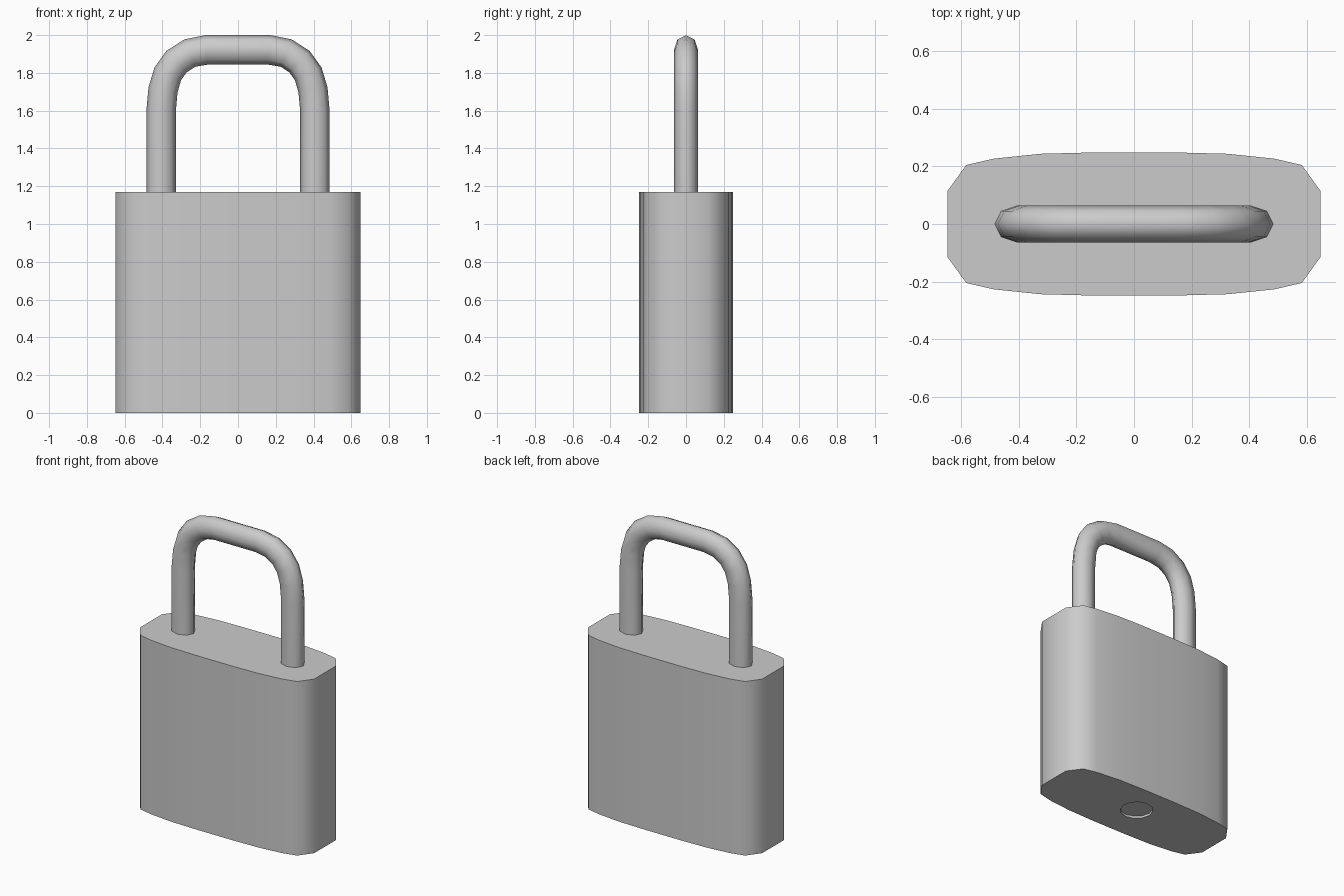
import bpy, bmesh
from math import cos, sin, pi
from mathutils import Vector

if "Cube" in bpy.data.objects:
    bpy.data.objects.remove(bpy.data.objects["Cube"])

BODY_TOP = 1.17


def make_object(name, bm):
    bmesh.ops.recalc_face_normals(bm, faces=bm.faces)
    mesh = bpy.data.meshes.new(name)
    bm.to_mesh(mesh)
    bm.free()
    obj = bpy.data.objects.new(name, mesh)
    bpy.context.collection.objects.link(obj)
    return obj


def activate(obj):
    bpy.ops.object.select_all(action='DESELECT')
    obj.select_set(True)
    bpy.context.view_layer.objects.active = obj


def smooth(obj, degrees):
    activate(obj)
    bpy.ops.object.shade_smooth_by_angle(angle=degrees * pi / 180)


# Lock body: one quarter of the outline mirrored twice, then extruded
quarter = [(0.648, 0.115), (0.583, 0.205), (0.488, 0.227), (0.325, 0.244), (0.13, 0.249)]
half = quarter + [(-x, y) for x, y in reversed(quarter)]
outline = half + [(-x, -y) for x, y in half]
bm = bmesh.new()
base = bm.faces.new([bm.verts.new((x, y, 0)) for x, y in outline])
ext = bmesh.ops.extrude_face_region(bm, geom=[base], use_keep_orig=True)
top_verts = [g for g in ext['geom'] if isinstance(g, bmesh.types.BMVert)]
bmesh.ops.translate(bm, verts=top_verts, vec=(0, 0, BODY_TOP))
body = make_object("lock_body", bm)

# Shallow round keyway recess in the underside
bpy.ops.mesh.primitive_cylinder_add(vertices=12, radius=0.102, depth=0.03,
                                    location=(0, 0.025, 0))
cutter = bpy.context.object
cutter.name = "keyway_cutter"
cutter.hide_render = True
cut = body.modifiers.new("keyway", 'BOOLEAN')
cut.operation = 'DIFFERENCE'
cut.object = cutter
activate(body)
bpy.ops.object.modifier_apply(modifier=cut.name)
bpy.data.objects.remove(cutter)
smooth(body, 60)

# Shackle: octagonal section swept along a mirrored path in the xz plane
side = [(0.407, BODY_TOP - 0.01), (0.407, 1.60), (0.397, 1.71), (0.372, 1.795),
        (0.325, 1.86), (0.255, 1.905), (0.165, 1.922)]
path = [Vector((x, 0, z)) for x, z in side + [(-x, z) for x, z in reversed(side)]]
SIDES = 8
bm = bmesh.new()
rings = []
for i, p in enumerate(path):
    into = (p - path[i - 1]).normalized() if i else Vector((0, 0, 1))
    out = (path[i + 1] - p).normalized() if i < len(path) - 1 else Vector((0, 0, -1))
    t = (into + out).normalized()
    normal = Vector((t.z, 0, -t.x))
    rings.append([bm.verts.new(p + normal * 0.078 * cos(2 * pi * k / SIDES)
                               + Vector((0, 0.064 * sin(2 * pi * k / SIDES), 0)))
                  for k in range(SIDES)])
for a, b in zip(rings, rings[1:]):
    for k in range(SIDES):
        n = (k + 1) % SIDES
        bm.faces.new((a[k], a[n], b[n], b[k]))
bm.faces.new(rings[0])
bm.faces.new(rings[-1])
smooth(make_object("shackle", bm), 60)
